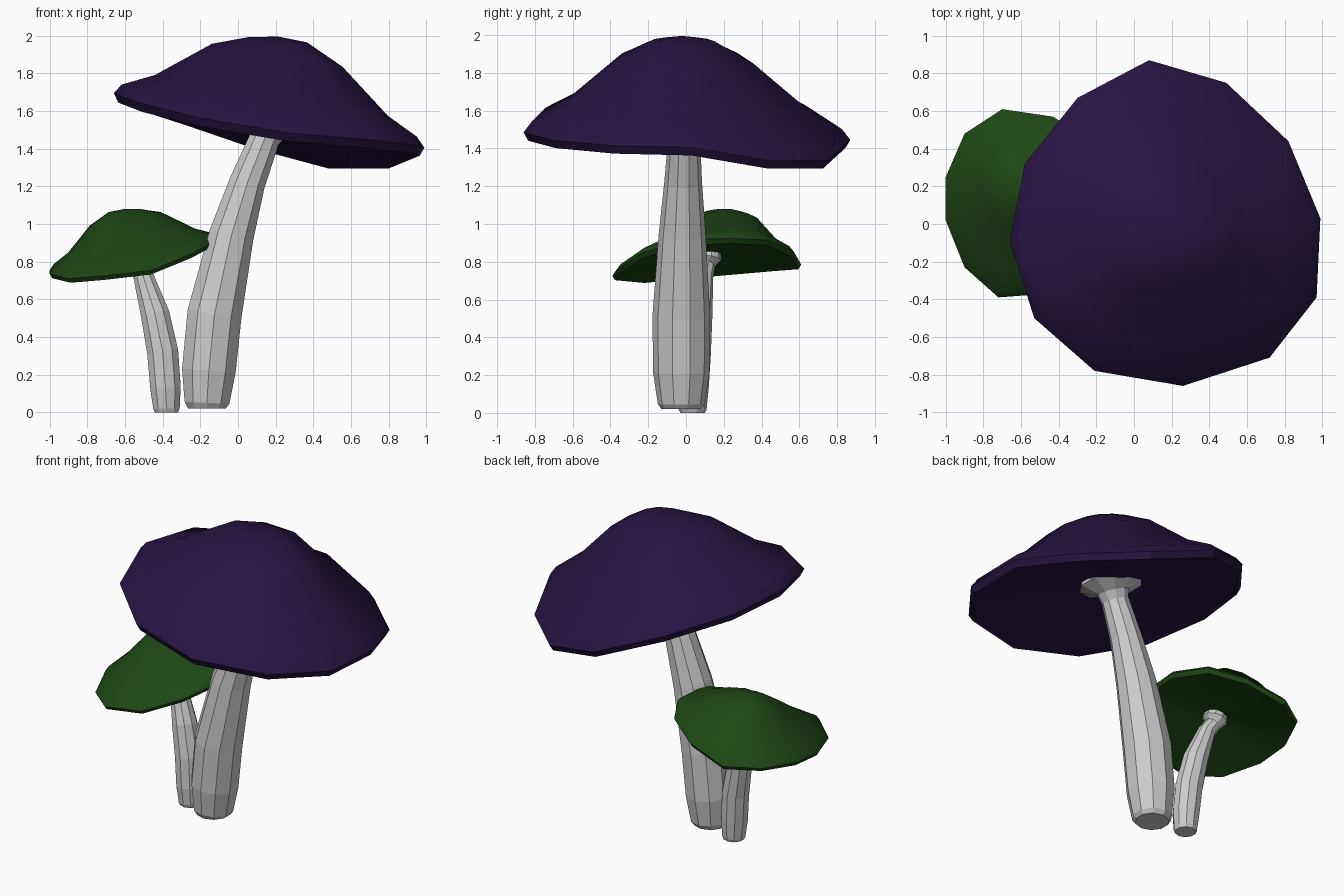
import bpy, bmesh, math
from mathutils import Vector

if "Cube" in bpy.data.objects:
    bpy.data.objects.remove(bpy.data.objects["Cube"])


def make_object(name, rings, start, end, colour=None):
    """Skin a stack of closed rings, closing both ends with a fan to a point."""
    bm = bmesh.new()
    loops = [[bm.verts.new(p) for p in ring] for ring in rings]
    n = len(loops[0])
    for a, b in zip(loops, loops[1:]):
        for i in range(n):
            j = (i + 1) % n
            bm.faces.new((a[i], a[j], b[j], b[i]))
    for loop, tip in ((loops[0], start), (loops[-1], end)):
        v = bm.verts.new(tip)
        for i in range(n):
            bm.faces.new((loop[i], loop[(i + 1) % n], v))
    bmesh.ops.recalc_face_normals(bm, faces=bm.faces)
    mesh = bpy.data.meshes.new(name)
    bm.to_mesh(mesh)
    bm.free()
    ob = bpy.data.objects.new(name, mesh)
    bpy.context.collection.objects.link(ob)
    if colour:
        mat = bpy.data.materials.new(name + "_colour")
        mat.diffuse_color = (*colour, 1)
        mat.use_nodes = True
        mat.node_tree.nodes["Principled BSDF"].inputs["Base Color"].default_value = mat.diffuse_color
        mesh.materials.append(mat)
        bpy.context.view_layer.objects.active = ob
        ob.select_set(True)
        bpy.ops.object.shade_smooth_by_angle(angle=math.radians(30))
        ob.select_set(False)
    return ob


# Cap profile: (fraction of rim radius, height, how much of the rim tilt is kept)
PROFILE = [(0.24, 0.09, 1), (0.97, 0, 1), (1.0, 0.045, 1), (0.95, 0.10, 1),
           (0.75, 0.19, 1), (0.42, 0.42, 1), (0.19, 0.518, 0.5)]


def cap(name, rim, scale, shift, colour):
    """Lofted cap following an uneven, tilted twelve-sided rim."""
    rim = [Vector(p) for p in rim]
    c = sum(rim, Vector()) / len(rim)
    shift = Vector((*shift, 0))

    def point(p, f, h, k):
        d = p - c
        lean = shift * min(1, max(0, (h - 0.1) / 0.32))
        return c + lean + Vector((d.x * f, d.y * f, d.z * f * k + h * scale))

    rings = [[point(p, *row) for p in rim] for row in PROFILE]
    make_object(name, rings, c + Vector((0, 0, 0.10 * scale)),
                point(c, 0, 0.54, 0), colour)


def stem(name, path, sides=10):
    """Bent stem: rings of given radius set square to the path (x, y, z, r)."""
    pts = [Vector(p[:3]) for p in path]
    rings = []
    for i, p in enumerate(pts):
        t = (pts[min(i + 1, len(pts) - 1)] - pts[max(i - 1, 0)]).normalized()
        if i == 0:
            t = Vector((0, 0, 1))
        u = Vector((0, 1, 0)).cross(t).normalized()
        v = t.cross(u)
        r = path[i][3]
        rings.append([p + r * (math.cos(a) * u + math.sin(a) * v)
                      for a in (math.tau * (k + 0.5) / sides for k in range(sides))])
    make_object(name, rings, pts[0], pts[-1])


# Caps
cap("large_cap", [
    (0.99, 0.03, 1.36), (0.82, 0.44, 1.29), (0.49, 0.75, 1.29), (0.08, 0.87, 1.40),
    (-0.30, 0.67, 1.53), (-0.58, 0.32, 1.62), (-0.66, -0.09, 1.65), (-0.53, -0.50, 1.60),
    (-0.21, -0.78, 1.52), (0.26, -0.86, 1.44), (0.72, -0.71, 1.40), (0.97, -0.39, 1.37)],
    1.0, (0.04, 0), (0.02, 0.007, 0.055))
cap("small_cap", [
    (-0.10, 0.23, 0.90), (-0.22, 0.44, 0.89), (-0.43, 0.57, 0.83), (-0.70, 0.61, 0.76),
    (-0.90, 0.48, 0.75), (-1.00, 0.25, 0.73), (-1.00, 0.02, 0.71), (-0.90, -0.23, 0.685),
    (-0.72, -0.39, 0.70), (-0.46, -0.37, 0.73), (-0.24, -0.24, 0.82), (-0.11, -0.01, 0.89)],
    0.55, (-0.04, 0.07), (0.012, 0.062, 0.007))

# Stems, each flaring out under its cap
stem("large_stem", [
    (-0.165, -0.025, 0.02, 0.105), (-0.165, -0.025, 0.05, 0.125), (-0.155, -0.025, 0.22, 0.15),
    (-0.125, -0.025, 0.52, 0.152), (-0.035, -0.02, 0.94, 0.125), (0.05, -0.015, 1.22, 0.10),
    (0.14, -0.01, 1.45, 0.085), (0.165, 0, 1.50, 0.10), (0.178, 0, 1.545, 0.20),
    (0.187, 0, 1.60, 0.19)])
stem("small_stem", [
    (-0.38, 0.035, 0, 0.065), (-0.38, 0.035, 0.02, 0.074), (-0.385, 0.035, 0.13, 0.085),
    (-0.40, 0.045, 0.32, 0.087), (-0.44, 0.06, 0.52, 0.08), (-0.505, 0.09, 0.73, 0.055),
    (-0.54, 0.105, 0.785, 0.05), (-0.55, 0.11, 0.82, 0.078), (-0.555, 0.115, 0.86, 0.07)])
